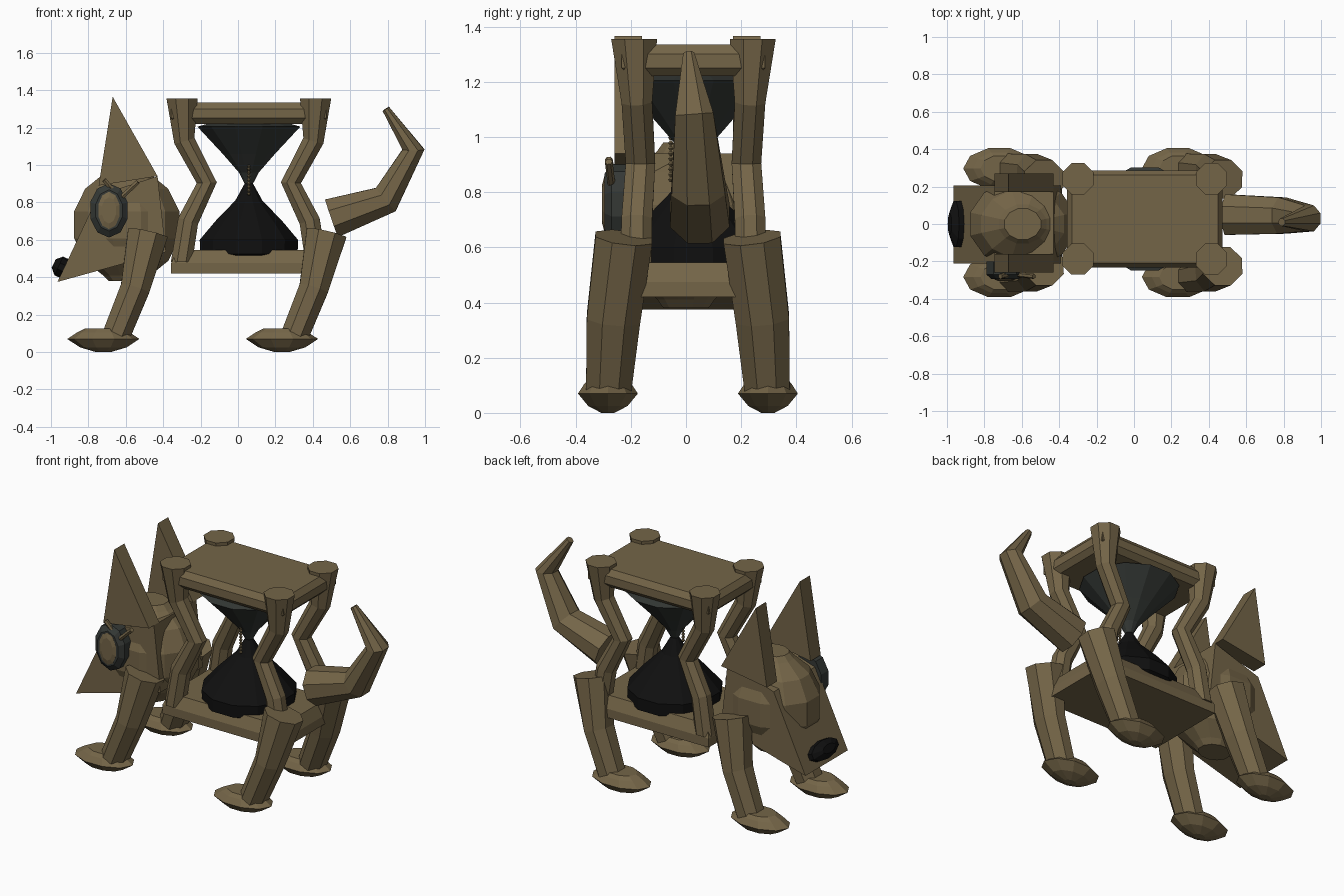
import bpy, bmesh, math
from mathutils import Vector, Matrix

if "Cube" in bpy.data.objects:
    bpy.data.objects.remove(bpy.data.objects["Cube"])


def material(name, rgb):
    m = bpy.data.materials.new(name)
    m.diffuse_color = (*rgb, 1)
    m.use_nodes = True
    m.node_tree.nodes["Principled BSDF"].inputs["Base Color"].default_value = m.diffuse_color
    return m


WOOD = material("brown wood", (0.175, 0.13, 0.064))
GLASS = material("dark grey glass", (0.035, 0.04, 0.036))
BLACK = material("black", (0.005, 0.005, 0.005))


def finish(name, bm, mat):
    bmesh.ops.recalc_face_normals(bm, faces=bm.faces)
    me = bpy.data.meshes.new(name)
    bm.to_mesh(me)
    bm.free()
    me.materials.append(mat)
    ob = bpy.data.objects.new(name, me)
    bpy.context.collection.objects.link(ob)
    return ob


def skin(name, rings, mat):
    """Join rings of points into a closed solid."""
    bm = bmesh.new()
    vr = [[bm.verts.new(p) for p in r] for r in rings]
    n = len(vr[0])
    for a, b in zip(vr, vr[1:]):
        for i in range(n):
            j = (i + 1) % n
            bm.faces.new((a[i], a[j], b[j], b[i]))
    bm.faces.new(vr[0][::-1])
    bm.faces.new(vr[-1])
    return finish(name, bm, mat)


def loft(name, centre, profile, mat, n=10, start=0.0, rot=None):
    """Stack ellipses (height, x radius, y radius) along local z."""
    rot = rot or Matrix.Identity(3)
    angs = [start + 2 * math.pi * i / n for i in range(n)]
    rings = [[Vector(centre) + rot @ Vector((rx * math.cos(a), ry * math.sin(a), h))
              for a in angs] for h, rx, ry in profile]
    return skin(name, rings, mat)


def tube(name, path, mat, n=8, flat_ends=False):
    """Sweep along points (x, y, z, side radius, y radius)."""
    pts = [Vector(p[:3]) for p in path]
    rings = []
    for i, p in enumerate(path):
        a, b = pts[max(i - 1, 0)], pts[min(i + 1, len(pts) - 1)]
        t = (b - a).normalized()
        if flat_ends and i in (0, len(pts) - 1):
            t = Vector((0, 0, 1 if t.z > 0 else -1))
        v = t.cross(Vector((0, 1, 0))).normalized()
        u = v.cross(t).normalized()
        rings.append([pts[i] + v * p[3] * math.cos(k) + u * p[4] * math.sin(k)
                      for k in [2 * math.pi * (j + 0.5) / n for j in range(n)]])
    return skin(name, rings, mat)


def prism(name, outline, y0, y1, mat):
    """Extrude an x-z outline across y."""
    return skin(name, [[(x, y, z) for x, z in outline] for y in (y0, y1)], mat)


CX, CY = 0.058, 0.027  # middle of the hourglass frame

# Plates of the frame, with bevelled edges
for name, levels in (("top_plate", ((1.22, 0.03), (1.25, 0), (1.30, 0), (1.335, 0.025))),
                     ("bottom_plate", ((0.42, 0), (0.475, 0), (0.545, 0.03)))):
    q = math.sqrt(2)
    loft(name, (CX, CY, 0), [(z, (0.415 - i) * q, (0.26 - i) * q) for z, i in levels],
         WOOD, 4, math.pi / 4)

# Four bent pillars
for sx in (-1, 1):
    for sy in (-1, 1):
        tube("pillar", [(CX + sx * dx, CY + sy * dy, z, r, r) for dx, dy, z, r in (
            (0.36, 0.21, 0.48, 0.062), (0.325, 0.205, 0.70, 0.06),
            (0.225, 0.192, 0.905, 0.058), (0.345, 0.205, 1.13, 0.06),
            (0.357, 0.215, 1.355, 0.09))], WOOD, 8, True)

# Legs and feet
for end, ox in (("front", 0.0), ("rear", 0.955)):
    for sy in (-1, 1):
        tube(end + "_leg", [(ox + x, 0.007 + sy * y, z, rx, ry) for x, y, z, rx, ry in (
            (-0.655, 0.288, 0.08, 0.08, 0.088), (-0.55, 0.27, 0.34, 0.085, 0.105),
            (-0.482, 0.232, 0.635, 0.117, 0.112))], WOOD, 8)
        loft(end + "_foot", (ox - 0.72, 0.007 + sy * 0.29, 0),
             [(0, 0.04, 0.025), (0.025, 0.125, 0.075), (0.07, 0.193, 0.114),
              (0.105, 0.14, 0.09), (0.125, 0.10, 0.07)], WOOD, 10)

# Hourglass bulbs, with sand filling the lower one
loft("upper_bulb", (CX, CY, 0), [(0.885, 0.015, 0.015), (0.96, 0.055, 0.055),
     (1.06, 0.145, 0.145), (1.205, 0.285, 0.285), (1.25, 0.12, 0.12)], GLASS, 12, math.pi / 12)
loft("lower_bulb", (CX, CY, 0), [(0.50, 0.22, 0.22), (0.525, 0.27, 0.27),
     (0.60, 0.272, 0.272), (0.70, 0.185, 0.185), (0.81, 0.075, 0.075),
     (0.915, 0.015, 0.015)], BLACK, 12, math.pi / 12)

# Bead chain hanging at the waist
for i in range(9):
    loft("chain_bead", (CX, -0.055, 0.845 + i * 0.019),
         [(-0.009, 0.004, 0.004), (0, 0.011, 0.011), (0.009, 0.004, 0.004)], WOOD, 6)

# Tail
tube("tail", [(0.50, 0.05, 0.715, 0.115, 0.117), (0.79, 0.045, 0.815, 0.088, 0.105),
              (0.938, 0.03, 1.083, 0.063, 0.075), (0.79, 0.01, 1.30, 0.022, 0.022)], WOOD, 8)

# Head ball
prof = [(0.30 * math.sin(a), 0.30 * math.cos(a), 0.245 * math.cos(a))
        for a in [math.radians(d) for d in (-64, -40, -14, 14, 40, 64)]]
prof = [(-0.30, 0.10, 0.085)] + prof + [(0.30, 0.10, 0.085)]
loft("head", (-0.595, 0.0, 0.68), prof, WOOD, 12, math.pi / 12)

# Slanted muzzle block
prism("muzzle", [(-0.965, 0.375), (-0.747, 0.839), (-0.43, 0.94), (-0.385, 0.535)],
      -0.212, 0.205, WOOD)

# Nose lying on the slanted front of the muzzle
loft("nose", (-0.94, 0.0, 0.452), [(-0.05, 0.025, 0.05), (-0.02, 0.055, 0.13),
     (0.02, 0.055, 0.13), (0.05, 0.025, 0.06)], BLACK, 10,
     rot=Matrix.Rotation(math.radians(-65), 3, 'Y'))

# Ears
for y0, y1 in ((-0.26, -0.16), (0.17, 0.27)):
    prism("ear", [(-0.745, 0.89), (-0.67, 1.365), (-0.43, 0.94)], y0, y1, WOOD)

# Single eye on the front side, with its pupil and brow sticks
facing = Matrix.Rotation(math.radians(90), 3, 'X')
loft("eye", (-0.69, 0, 0.757), [(0.20, 0.105, 0.145), (0.27, 0.105, 0.145),
     (0.295, 0.075, 0.11)], GLASS, 10, math.pi / 10, facing)
loft("pupil", (-0.69, 0, 0.757), [(0.28, 0.06, 0.10), (0.296, 0.06, 0.10),
     (0.304, 0.04, 0.07)], WOOD, 10, math.pi / 10, facing)
for a, b in (((-0.535, 0.91), (-0.62, 0.83)), ((-0.715, 0.92), (-0.665, 0.86))):
    tube("brow_stick", [(a[0], -0.28, a[1], 0.014, 0.014),
                        (b[0], -0.27, b[1], 0.014, 0.014)], WOOD, 6)
